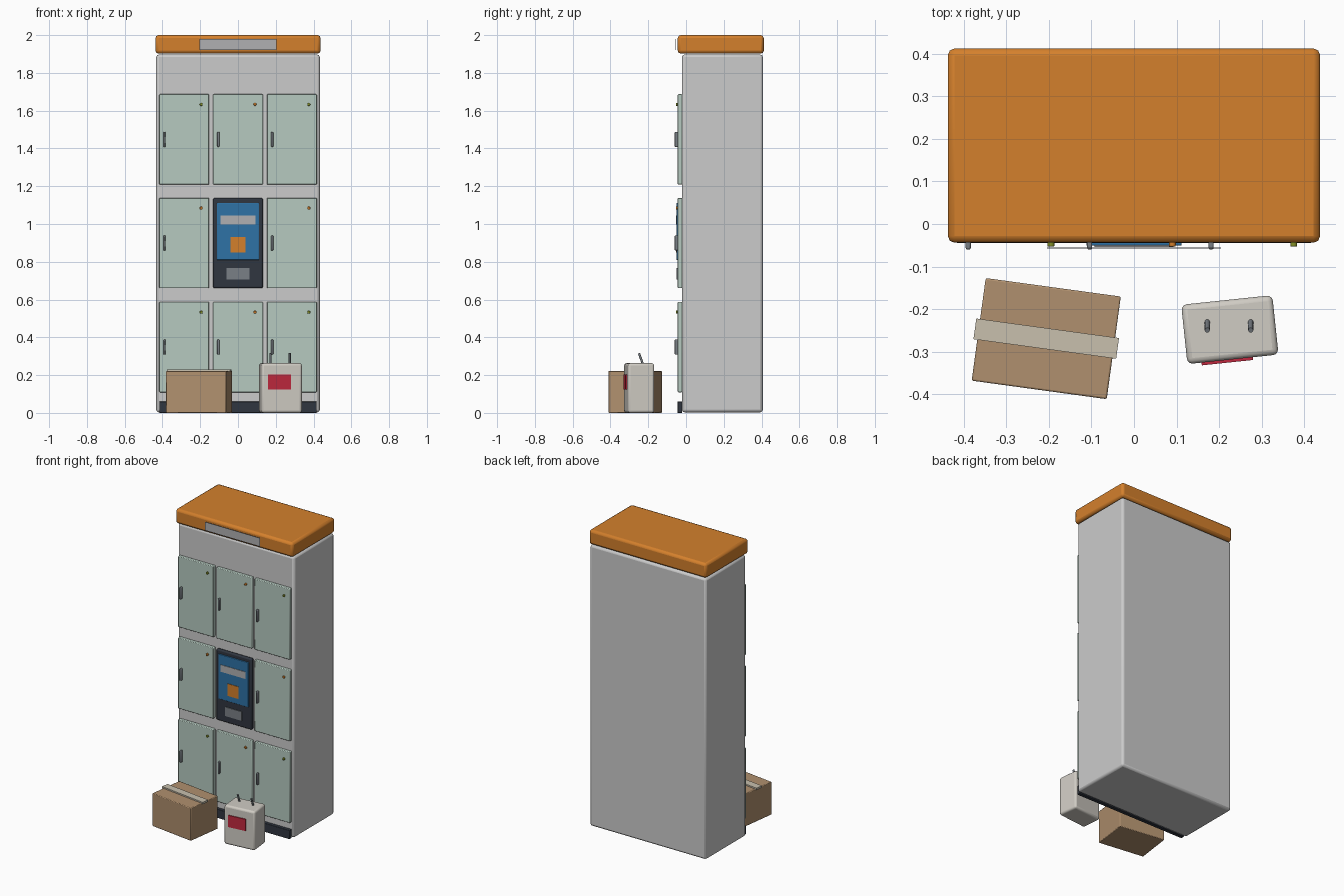
import bpy
from math import radians, pi

if "Cube" in bpy.data.objects:
    bpy.data.objects.remove(bpy.data.objects["Cube"])


def material(name, rgb):
    # sRGB 0-255 to linear viewport colour
    lin = [((c / 255 + 0.055) / 1.055) ** 2.4 for c in rgb]
    m = bpy.data.materials.new(name)
    m.diffuse_color = (*lin, 1)
    m.use_nodes = True
    m.node_tree.nodes["Principled BSDF"].inputs["Base Color"].default_value = m.diffuse_color
    return m


SHELL = material("shell_grey", (208, 210, 210))
ORANGE = material("orange", (212, 128, 44))
MINT = material("mint", (182, 202, 192))
DARK = material("dark", (48, 54, 64))
BLUE = material("blue", (46, 114, 166))
SILVER = material("silver", (176, 176, 178))
STEEL = material("steel", (122, 128, 134))
GREEN = material("lock_green", (132, 144, 40))
CARD = material("cardboard", (176, 144, 110))
TAPE = material("tape", (200, 192, 174))
CREAM = material("cream", (208, 204, 196))
RED = material("red", (190, 40, 62))


def finish(ob, name, mat, bevel=0, segments=2):
    ob.name = name
    ob.data.materials.append(mat)
    if bevel:
        b = ob.modifiers.new("bevel", 'BEVEL')
        b.width, b.segments = bevel, segments
    bpy.ops.object.shade_smooth_by_angle(angle=radians(35))
    return ob


def box(name, x, y, z, mat, bevel=0, turn=0, segments=2):
    """Box from (min, max) ranges, optionally turned about its vertical axis."""
    c = [(a + b) / 2 for a, b in (x, y, z)]
    bpy.ops.mesh.primitive_cube_add(size=1, location=c, rotation=(0, 0, radians(turn)))
    ob = bpy.context.object
    ob.scale = [b - a for a, b in (x, y, z)]
    bpy.ops.object.transform_apply(location=False, rotation=False, scale=True)
    return finish(ob, name, mat, bevel, segments)


def rod(name, loc, radius, length, tilt, mat, bevel=0):
    bpy.ops.mesh.primitive_cylinder_add(vertices=16, radius=radius, depth=length,
                                        location=loc, rotation=(tilt, 0, 0))
    return finish(bpy.context.object, name, mat, bevel)


def span(centre, size):
    return centre - size / 2, centre + size / 2


# cabinet shell, roof cap, roof sign and kick plate
box("cabinet_body", (-0.433, 0.433), (-0.022, 0.407), (0.003, 1.897), SHELL, 0.014)
box("roof_cap", (-0.437, 0.437), (-0.044, 0.412), (1.902, 2.0), ORANGE, 0.016)
box("roof_sign", (-0.204, 0.204), (-0.058, -0.055), (1.922, 1.979), SILVER)
box("kick_plate", (-0.416, 0.416), (-0.045, -0.02), (0, 0.06), DARK, 0.003)

# locker doors with handle and lock; the middle cell holds the control panel
for row, zc in enumerate((1.448, 0.899, 0.348)):
    for col, xc in enumerate((-0.285, 0, 0.285)):
        if row == 1 and col == 1:
            continue
        tag = f"_{row + 1}_{col + 1}"
        box("door" + tag, span(xc, 0.264), (-0.044, -0.02), span(zc, 0.478), MINT, 0.004)
        box("door_handle" + tag, span(xc - 0.104, 0.012), (-0.06, -0.04),
            span(zc, 0.08), STEEL, 0.004)
        rod("door_lock" + tag, (xc + 0.09, -0.046, zc + 0.185), 0.008, 0.014, pi / 2,
            ORANGE if (row + col) % 2 else GREEN, 0.002)

# control panel
box("control_panel", (-0.132, 0.132), (-0.045, -0.02), (0.66, 1.138), DARK, 0.008)
box("screen", (-0.112, 0.112), (-0.051, -0.04), (0.81, 1.112), BLUE, 0.003)
box("screen_banner", (-0.093, 0.093), (-0.054, -0.05), (0.998, 1.045), SILVER)
box("screen_button", (-0.04, 0.04), (-0.054, -0.05), (0.849, 0.931), ORANGE)
box("card_reader", (-0.062, 0.062), (-0.05, -0.04), (0.706, 0.767), STEEL)

# cardboard parcel with tape
PX, PY = -0.206, -0.269
box("parcel", span(PX, 0.32), span(PY, 0.243), (0, 0.222), CARD, 0.004, -7.8)
box("parcel_tape", span(PX, 0.338), span(PY, 0.049), (0.218, 0.231), TAPE, 0, -7.8)

# shopping bag with label and two leaning handle stubs
box("bag", span(0.225, 0.215), span(-0.248, 0.14), (0, 0.263), CREAM, 0.013, 6, 3)
box("bag_label", span(0.219, 0.121), span(-0.3215, 0.008), (0.124, 0.203), RED, 0, 6)
for side, x in (("left", 0.172), ("right", 0.274)):
    rod("bag_handle_" + side, (x, -0.238, 0.285), 0.006, 0.065, radians(20), STEEL)
